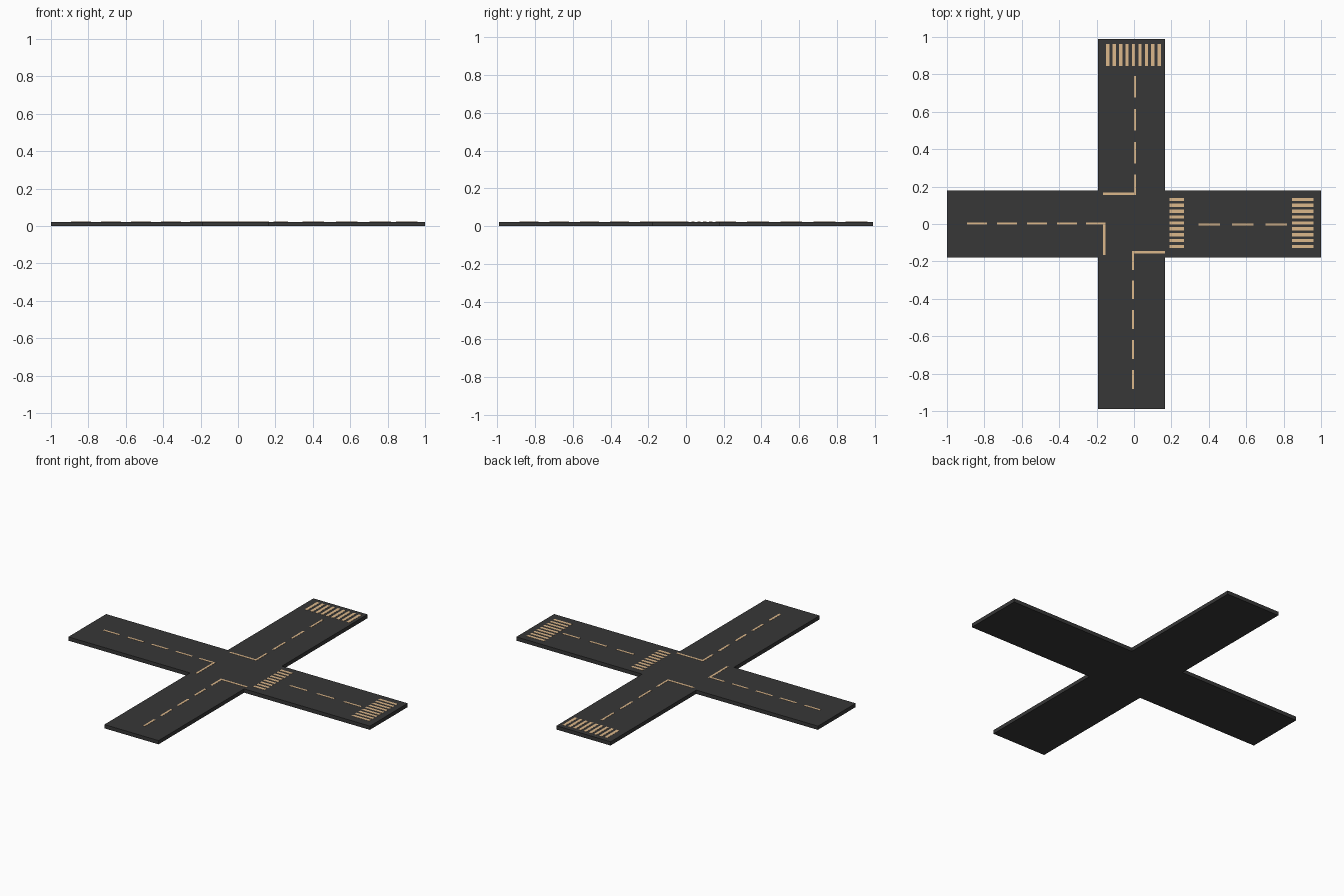
import bpy, bmesh

if "Cube" in bpy.data.objects:
    bpy.data.objects.remove(bpy.data.objects["Cube"])

ROAD_TOP = 0.0225
PAINT_TOP = 0.0235


def material(name, color):
    mat = bpy.data.materials.new(name)
    mat.diffuse_color = color
    mat.use_nodes = True
    mat.node_tree.nodes["Principled BSDF"].inputs["Base Color"].default_value = mat.diffuse_color
    return mat


asphalt = material("asphalt", (0.038, 0.038, 0.038, 1))
paint = material("road_paint", (0.72, 0.48, 0.26, 1))


def add_prisms(name, outlines, z0, z1, mat):
    """One object made of flat outlines extruded from z0 to z1."""
    bm = bmesh.new()
    for outline in outlines:
        face = bm.faces.new([bm.verts.new((x, y, z0)) for x, y in outline])
        ext = bmesh.ops.extrude_face_region(bm, geom=[face], use_keep_orig=True)
        for v in ext["geom"]:
            if isinstance(v, bmesh.types.BMVert):
                v.co.z = z1
    bmesh.ops.recalc_face_normals(bm, faces=bm.faces)
    mesh = bpy.data.meshes.new(name)
    bm.to_mesh(mesh)
    bm.free()
    obj = bpy.data.objects.new(name, mesh)
    mesh.materials.append(mat)
    bpy.context.collection.objects.link(obj)
    return obj


def rect(x0, x1, y0, y1):
    return [(x0, y0), (x1, y0), (x1, y1), (x0, y1)]


def add_paint(name, rects):
    return add_prisms(name, [rect(*r) for r in rects], ROAD_TOP - 0.001, PAINT_TOP, paint)


# Cross-shaped road slab
L, R, W, E = -0.193, 0.166, 0.179, 0.99
cross = [(L, -E), (R, -E), (R, -W), (1, -W), (1, W), (R, W),
         (R, E), (L, E), (L, W), (-1, W), (-1, -W), (L, -W)]
add_prisms("road", [cross], 0, ROAD_TOP, asphalt)

# Zebra crossings, nine bars each
add_paint("north_crossing", [(c - 0.009, c + 0.009, 0.845, 0.962)
                             for c in (-0.141 + 0.0346 * i for i in range(9))])
bars = [-0.120 + 0.0314 * i for i in range(9)]
add_paint("east_crossing", [(0.844, 0.961, c - 0.0085, c + 0.0085) for c in bars])
add_paint("inner_crossing", [(0.190, 0.267, c - 0.0085, c + 0.0085) for c in bars])

# Dashed centre lines
add_paint("east_dashes", [(0.346 + 0.179 * i, 0.460 + 0.179 * i, -0.008, 0.004)
                          for i in range(3)])
add_paint("west_dashes", [(-0.893 + 0.160 * i, -0.786 + 0.160 * i, -0.004, 0.008)
                          for i in range(4)] + [(-0.257, -0.166, -0.004, 0.008)])
add_paint("north_dashes", [(0.000, 0.012, 0.676 - 0.176 * i, 0.791 - 0.176 * i)
                           for i in range(3)] + [(0.000, 0.012, 0.168, 0.265)])
add_paint("south_dashes", [(-0.012, 0.001, -0.882 + 0.160 * i, -0.781 + 0.160 * i)
                           for i in range(4)] + [(-0.012, 0.001, -0.245, -0.157)])

# Stop lines meeting the centre lines at the junction
add_paint("west_stop_line", [(-0.166, -0.153, -0.166, 0.008)])
add_paint("north_stop_line", [(-0.165, 0.012, 0.155, 0.168)])
add_paint("south_stop_line", [(-0.012, 0.166, -0.157, -0.144)])
